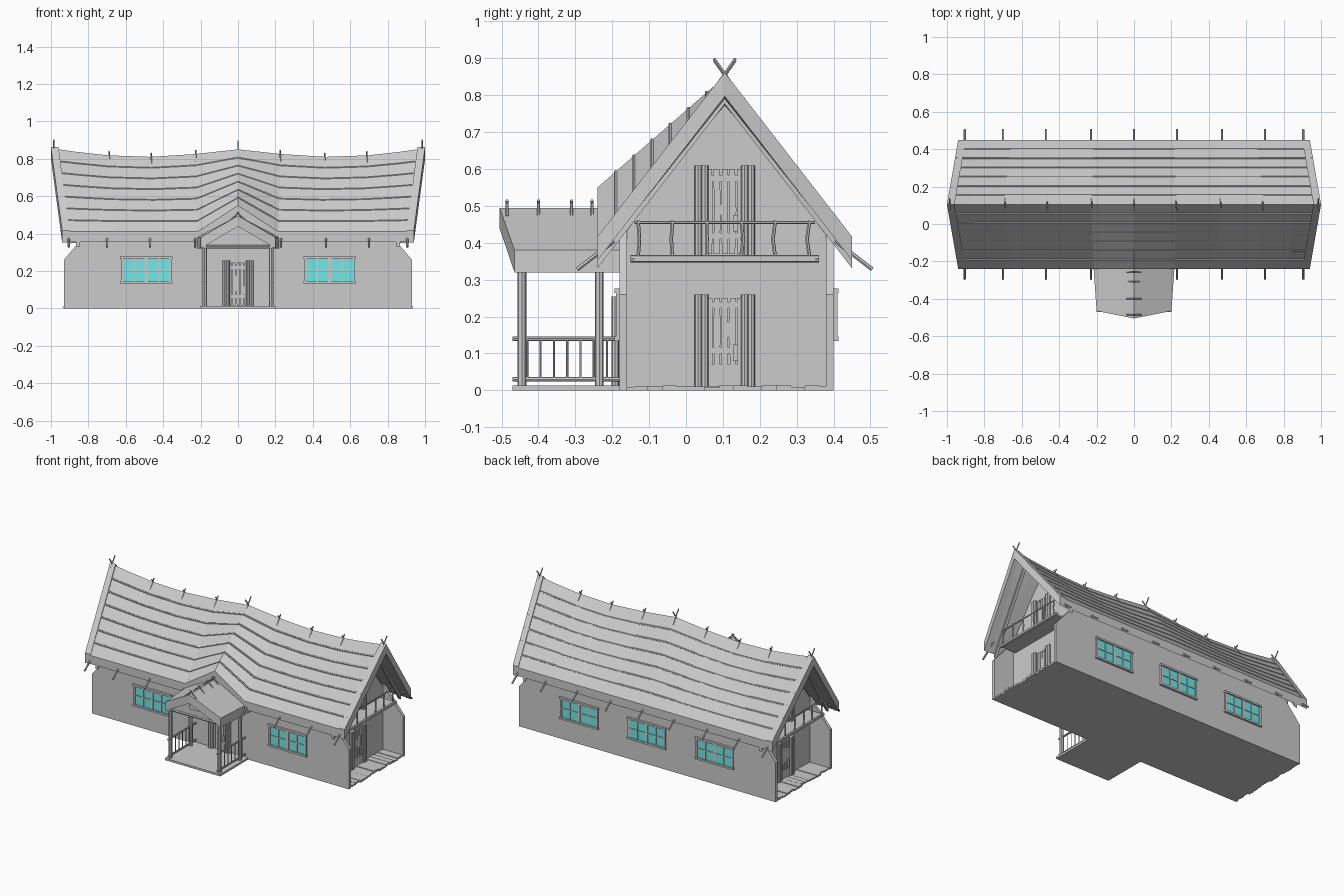
import bpy, bmesh, math, random
from mathutils import Vector

random.seed(4)
if "Cube" in bpy.data.objects:
    bpy.data.objects.remove(bpy.data.objects["Cube"])


def material(name, colour):
    m = bpy.data.materials.new(name)
    m.use_nodes = True
    m.diffuse_color = (*colour, 1)
    m.node_tree.nodes["Principled BSDF"].inputs["Base Color"].default_value = (*colour, 1)
    return m


GREY = material("timber grey", (0.6, 0.6, 0.6))
GLASS = material("window teal", (0.17, 0.8, 0.8))


def loft(bm, loops):
    rings = [[bm.verts.new(p) for p in loop] for loop in loops]
    n = len(rings[0])
    for a, b in zip(rings, rings[1:]):
        for i in range(n):
            j = (i + 1) % n
            bm.faces.new((a[i], a[j], b[j], b[i]))
    bm.faces.new(rings[0])
    bm.faces.new(rings[-1])


def prism(bm, pts, vec):
    vec = Vector(vec)
    loft(bm, [pts, [Vector(p) + vec for p in pts]])


def box(bm, x0, x1, y0, y1, z0, z1):
    prism(bm, [(x0, y0, z0), (x1, y0, z0), (x1, y1, z0), (x0, y1, z0)], (0, 0, z1 - z0))


def stick(bm, p, q, r=0.005, sides=6):
    d = (Vector(q) - Vector(p)).normalized()
    a = d.orthogonal().normalized()
    b = d.cross(a)
    ring = []
    for i in range(sides):
        t = math.tau * i / sides
        ring.append(Vector(p) + r * (a * math.cos(t) + b * math.sin(t)))
    prism(bm, ring, Vector(q) - Vector(p))


def finish(bm, name, mat=GREY, loc=(0, 0, 0), turn=0):
    bmesh.ops.recalc_face_normals(bm, faces=bm.faces)
    me = bpy.data.meshes.new(name)
    bm.to_mesh(me)
    bm.free()
    me.materials.append(mat)
    ob = bpy.data.objects.new(name, me)
    ob.location = loc
    ob.rotation_euler.z = turn
    bpy.context.collection.objects.link(ob)


# Main block with gable ends, long walls with chamfered ends
MID = 0.105
END = 0.785
bm = bmesh.new()
prism(bm, [(-END, MID + y, z) for y, z in
           ((-0.275, 0), (0.275, 0), (0.275, 0.42), (0, 0.785), (-0.275, 0.42))], (2 * END, 0, 0))
finish(bm, "house_block")
bm = bmesh.new()
for y in (-0.18, 0.38):
    prism(bm, [(x, y, z) for x, z in ((-0.93, 0), (0.93, 0), (0.93, 0.26), (END, 0.43),
                                      (-END, 0.43), (-0.93, 0.26))], (0, 0.02, 0))
prism(bm, [(-0.22, -0.18, 0.36), (0.22, -0.18, 0.36), (0, -0.18, 0.51)], (0, 0.1, 0))
finish(bm, "long_walls")

# Plank floor with uneven ends
bm = bmesh.new()
planks = 15
for i in range(planks):
    y = -0.18 + 0.58 * i / planks
    e = 0.93 + random.uniform(-0.01, 0.005)
    box(bm, -e, e, y, y + 0.58 / planks, 0, random.uniform(0.009, 0.015))
finish(bm, "plank_floor")

# Sagging roof with a raised brow over the entrance
STATIONS = [(0, 0.85), (0.23, 0.825), (0.47, 0.81), (0.7, 0.818), (0.87, 0.837), (1, 0.855)]
FULL = [(-u, z) for u, z in STATIONS[:0:-1]] + STATIONS
COURSES = 7
THICK = 0.055


def roof_point(station, side, t):
    u, ridge = station
    eave = 0.41
    if side < 0:
        eave += 0.14 * max(0, 1 - abs(u) / 0.23)
    return Vector((u * (0.995 - 0.06 * t), MID + side * 0.345 * t, ridge + (eave - ridge) * t))


drop = Vector((0, 0, -THICK))
for side, name in ((-1, "front_roof"), (1, "back_roof")):
    bm = bmesh.new()
    loops = []
    for s in FULL:
        top = [roof_point(s, side, k / COURSES) for k in range(COURSES + 1)]
        loops.append(top + [p + drop for p in reversed(top)])
    loft(bm, loops)
    finish(bm, name)

    # Thin poles lying along each course
    bm = bmesh.new()
    for k in range(1, COURSES):
        for a, b in zip(FULL, FULL[1:]):
            stick(bm, roof_point(a, side, k / COURSES), roof_point(b, side, k / COURSES), 0.005)
    finish(bm, name + "_poles")

# Gable boards and inner rafters
bm = bmesh.new()
for s in (FULL[0], FULL[-1]):
    out = math.copysign(1, s[0])
    for side in (-1, 1):
        p, q = roof_point(s, side, 0), roof_point(s, side, 1)
        up, low = Vector((0, 0, 0.007)), Vector((0, 0, -0.058))
        start = Vector((-0.035 * out, 0, 0))
        prism(bm, [v + start for v in (p + up, q + up, q + low, p + low)], (0.04 * out, 0, 0))
        inner = Vector((-0.09 * out, 0, -0.05))
        prism(bm, [v + inner for v in (p, q, q + low * 0.5, p + low * 0.5)], (0.02 * out, 0, 0))
finish(bm, "gable_boards")

# Crossed ridge sticks and rafter tails
bm = bmesh.new()
for u, z in FULL:
    if abs(u) == 0.87:
        continue
    tall = 0.045 if abs(u) in (0, 1) else 0.02
    x = u * 0.985
    for s in (-1, 1):
        stick(bm, (x, MID + s * 0.03, z - 0.04), (x, MID - s * tall * 0.65, z + tall), 0.004)
finish(bm, "ridge_sticks")
bm = bmesh.new()
for x in (0.23, 0.47, 0.7, 0.905):
    for sx in (-1, 1):
        for s in (-1, 1):
            stick(bm, (sx * x, MID + s * 0.3, 0.405), (sx * x, MID + s * 0.4, 0.328), 0.006)
stick(bm, (0, MID + 0.3, 0.405), (0, MID + 0.4, 0.328), 0.006)
finish(bm, "rafter_tails")


# Plank doors, facing -y before turning
def door(name, loc, turn, height, base):
    bm = bmesh.new()
    for s in (-1, 1):
        for w in (0.054, 0.072):
            stick(bm, (s * w, -0.012, 0), (s * w, -0.012, height), 0.01, 8)
    for i in range(5):
        x = (i - 2) * 0.021
        j = random.uniform(-0.002, 0.002)
        mid = base + (height - base) * 0.5
        loft(bm, [[(x + dx + o, y, z) for dx, y in ((-w, -0.01), (w, -0.01), (w, 0.005), (-w, 0.005))]
                  for z, o, w in ((base, j, 0.008), (mid, -j, 0.0095), (height - 0.01, j, 0.008))])
    for z in (0.2, 0.85):
        zz = base + (height - base) * z
        box(bm, -0.048, 0.048, -0.006, 0.003, zz - 0.008, zz + 0.008)
    box(bm, 0.022, 0.036, -0.018, -0.008, 0.07, 0.115)
    if base > 0.05:
        box(bm, -0.048, 0.048, -0.012, 0.003, 0, base)
    finish(bm, name, GREY, loc, turn)


door("front_door", (0, -0.18, 0.005), 0, 0.25, 0.01)
for s, label in ((-1, "right"), (1, "left")):
    turn = s * math.pi / 2
    door(label + "_ground_door", (s * END, MID, 0.01), turn, 0.25, 0.06)
    door(label + "_balcony_door", (s * END, MID, 0.36), turn, 0.25, 0.01)

    # Balcony with crooked balusters
    bm = bmesh.new()
    box(bm, min(s * 0.78, s * 0.9), max(s * 0.78, s * 0.9), -0.14, 0.35, 0.35, 0.362)
    x = s * 0.89
    stick(bm, (x, -0.15, 0.357), (x, 0.36, 0.357), 0.01, 8)
    stick(bm, (x, -0.14, 0.455), (x, 0.35, 0.455), 0.004)
    for i in range(6):
        y = -0.13 + i * 0.093
        j = random.uniform(-0.008, 0.008)
        stick(bm, (x, y, 0.36), (x, y + j, 0.41), 0.005)
        stick(bm, (x, y + j, 0.41), (x, y, 0.46), 0.005)
    finish(bm, label + "_balcony")


# Paired four-pane windows
def window(name, loc, turn):
    bm = bmesh.new()
    box(bm, -0.125, 0.125, -0.005, 0.003, -0.06, 0.06)
    finish(bm, name + "_glass", GLASS, loc, turn)
    bm = bmesh.new()
    for z in (-0.065, 0.065):
        box(bm, -0.14, 0.14, -0.014, 0.003, z - 0.006, z + 0.006)
    for x, w in ((-0.13, 0.006), (0, 0.009), (0.13, 0.006), (-0.066, 0.003), (0.066, 0.003)):
        box(bm, x - w, x + w, -0.01, 0.003, -0.062, 0.062)
    box(bm, -0.13, 0.13, -0.009, 0.003, -0.003, 0.003)
    finish(bm, name + "_frame", GREY, loc, turn)


for x in (-0.49, 0.49):
    window("front_window", (x, -0.18, 0.205), 0)
for x in (-0.49, 0, 0.49):
    window("back_window", (x, 0.4, 0.205), math.pi)

# Porch floor, posts and railings
bm = bmesh.new()
box(bm, -0.2, 0.2, -0.47, -0.18, 0, 0.013)
finish(bm, "porch_floor")
bm = bmesh.new()
for s in (-1, 1):
    x = s * 0.178
    for y in (-0.445, -0.235):
        stick(bm, (x, y, 0), (x, y, 0.34), 0.012, 8)
    for z in (0.03, 0.14):
        stick(bm, (x, -0.47, z), (x, -0.18, z), 0.006, 8)
    for i in range(7):
        y = -0.43 + 0.036 * i
        stick(bm, (x, y, 0.03), (x, y, 0.14), 0.003)
    stick(bm, (x, -0.465, 0.33), (x, -0.18, 0.33), 0.01, 8)
stick(bm, (-0.2, -0.445, 0.33), (0.2, -0.445, 0.33), 0.01, 8)
finish(bm, "porch_frame")

# Porch roof with a pointed front, gable and ridge clasps
bm = bmesh.new()
for s in (-1, 1):
    loft(bm, [[(0, y0, 0.495), (s * w, y1, 0.38), (s * w, y1, 0.32), (0, y0, 0.438)]
              for y0, y1, w in ((-0.505, -0.465, 0.2), (-0.1, -0.15, 0.222))])
finish(bm, "porch_roof")
bm = bmesh.new()
prism(bm, [(-0.185, -0.45, 0.33), (0.185, -0.45, 0.33), (0, -0.45, 0.45)], (0, 0.012, 0))
box(bm, -0.03, 0.03, -0.458, -0.45, 0.375, 0.405)
finish(bm, "porch_gable")
bm = bmesh.new()
for y in (-0.485, -0.4, -0.31, -0.255):
    for s in (-1, 1):
        stick(bm, (s * 0.04, y, 0.472), (-s * 0.008, y, 0.515), 0.004)
finish(bm, "porch_ridge_clasps")
